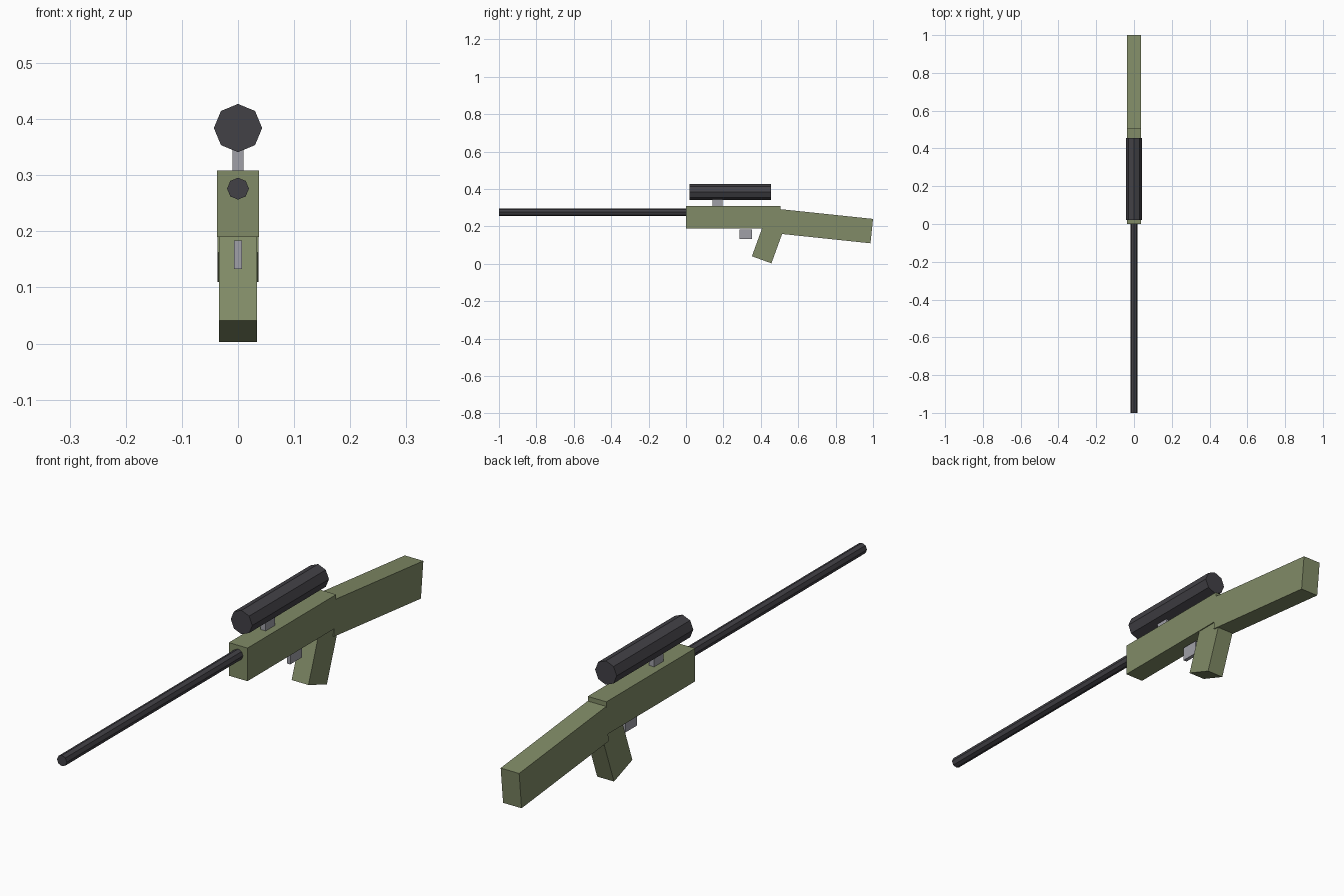
import bpy
from math import radians, pi
from mathutils import Matrix

cube = bpy.data.objects.get("Cube")
if cube:
    bpy.data.objects.remove(cube, do_unlink=True)


def material(name, rgb):
    mat = bpy.data.materials.new(name)
    mat.use_nodes = True
    color = (*rgb, 1)
    mat.diffuse_color = color
    mat.node_tree.nodes["Principled BSDF"].inputs["Base Color"].default_value = color
    return mat


olive = material("olive green", (0.22, 0.26, 0.135))
charcoal = material("charcoal", (0.055, 0.053, 0.062))
steel = material("light grey", (0.35, 0.35, 0.39))


def finish(name, mat):
    obj = bpy.context.object
    obj.name = name
    obj.data.materials.append(mat)
    return obj


def box(name, mat, center, size, tilt=0):
    """Box tilted about the x axis."""
    bpy.ops.mesh.primitive_cube_add(size=1, location=center, rotation=(radians(tilt), 0, 0))
    obj = finish(name, mat)
    obj.data.transform(Matrix.Diagonal((*size, 1)))
    return obj


def tube(name, mat, radius, y0, y1, z):
    """Eight-sided cylinder lying along y."""
    bpy.ops.mesh.primitive_cylinder_add(vertices=8, radius=radius, depth=y1 - y0,
                                        location=(0, (y0 + y1) / 2, z),
                                        rotation=(pi / 2, 0, 0))
    return finish(name, mat)


# Body, shoulder stock and raked grip
box("receiver", olive, (0, 0.253, 0.249), (0.074, 0.504, 0.119))
box("stock", olive, (0, 0.746, 0.201), (0.0735, 0.497, 0.131), tilt=-6)
box("grip", olive, (0, 0.437, 0.111), (0.067, 0.111, 0.19), tilt=-20)

# Barrel and scope
tube("barrel", charcoal, 0.0195, -1, 0.01, 0.276)
tube("scope", charcoal, 0.043, 0.02, 0.455, 0.384)

# Small metal parts
box("scope_mount", steel, (0, 0.169, 0.328), (0.02, 0.052, 0.05))
box("trigger", steel, (0, 0.32, 0.158), (0.014, 0.066, 0.051))
